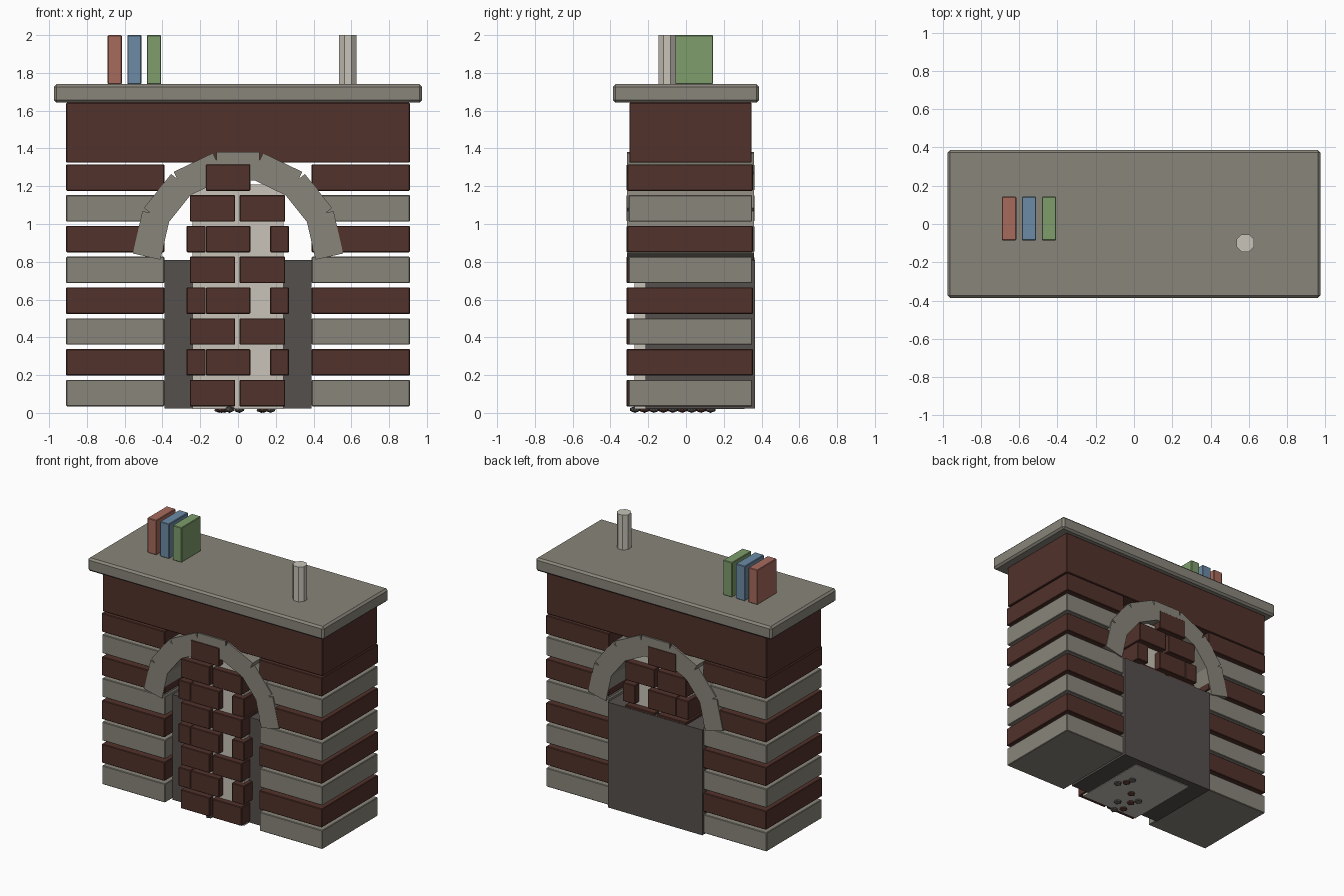
import bpy, math, random
from mathutils import Matrix, Vector

cube = bpy.data.objects.get("Cube")
if cube:
    bpy.data.objects.remove(cube, do_unlink=True)


def material(name, rgb):
    m = bpy.data.materials.new(name)
    m.use_nodes = True
    m.diffuse_color = (*rgb, 1)
    m.node_tree.nodes["Principled BSDF"].inputs["Base Color"].default_value = (*rgb, 1)
    return m


stone = material("grey stone", (0.25, 0.235, 0.195))
brick = material("dark red brick", (0.085, 0.032, 0.024))
soot = material("soot grey", (0.09, 0.08, 0.075))
cream = material("cream", (0.58, 0.55, 0.48))
red = material("book red", (0.39, 0.145, 0.11))
blue = material("book blue", (0.15, 0.26, 0.38))
green = material("book green", (0.21, 0.34, 0.15))


def finish(name, mat, bevel):
    ob = bpy.context.object
    ob.name = name
    ob.data.materials.append(mat)
    if bevel:
        mod = ob.modifiers.new("soft edge", "BEVEL")
        mod.width = bevel
        mod.segments = 1
    return ob


def box(name, x, y, z, mat, bevel=0.004):
    """Box from three (low, high) ranges."""
    bpy.ops.mesh.primitive_cube_add(size=1)
    ob = finish(name, mat, bevel)
    spans = (x, y, z)
    centre = Vector([(a + b) / 2 for a, b in spans])
    size = Matrix.Diagonal([b - a for a, b in spans] + [1])
    ob.data.transform(size)
    ob.location = centre
    return ob


def row_z(i):
    low = 0.035 + 0.163 * i
    return (low, low + 0.14)


# Striped pillars with open joints between the courses
for i in range(8):
    mat, y = (brick, (-0.31, 0.354)) if i % 2 else (stone, (-0.304, 0.35))
    for side, x in (("left", (0.39, 0.91)), ("right", (-0.91, -0.39))):
        box(f"{side}_pillar_course_{i + 1}", x, y, row_z(i), mat)

# Beam and mantel shelf
box("beam", (-0.91, 0.91), (-0.3, 0.347), (1.325, 1.642), brick)
box("mantel_shelf", (-0.975, 0.975), (-0.387, 0.387), (1.642, 1.74), stone, 0.014)

# Arch of seven rectangular stones
step = math.pi / 7
for i in range(7):
    a = (i + 0.5) * step
    ob = box(f"arch_stone_{i + 1}", (-0.075, 0.075), (-0.312, 0.36), (-0.115, 0.115), stone, 0)
    ob.location = (0.47 * math.cos(a), 0.024, 0.835 + 0.47 * math.sin(a))
    ob.rotation_euler.y = -a

# Firebox and the brick infill in front of and above it
box("firebox", (-0.39, 0.39), (-0.215, 0.365), (0.024, 0.81), soot, 0)
box("infill_core", (-0.24, 0.24), (-0.272, 0.31), (0.02, 1.21), cream, 0)
even = [(-0.255, -0.015), (0.008, 0.25)]
odd = [(-0.272, -0.172), (-0.17, 0.065), (0.17, 0.27)]
for i in range(8):
    spans = odd if i % 2 else even
    if i == 7:
        spans = odd[1:2]
    for j, x in enumerate(spans):
        box(f"infill_brick_{i + 1}_{j + 1}", x, (-0.315, 0.362), row_z(i), brick)

# Coals under the infill
random.seed(4)
for i in range(9):
    bpy.ops.mesh.primitive_ico_sphere_add(subdivisions=1, radius=0.03)
    ob = finish(f"coal_{i + 1}", brick if i % 2 else soot, 0)
    ob.scale.z = 0.6
    ob.location = (random.uniform(-0.12, 0.2), -0.27 + 0.05 * i, 0.018)

# Books and candle on the shelf
for i, mat in enumerate((red, blue, green)):
    x = -0.69 + 0.104 * i
    box(f"book_{i + 1}", (x, x + 0.075), (-0.085, 0.143), (1.74, 2.0), mat)
bpy.ops.mesh.primitive_cylinder_add(vertices=8, radius=0.05, depth=0.26, location=(0.582, -0.1, 1.87))
candle = finish("candle", cream, 0)
candle.rotation_euler.z = math.pi / 8
